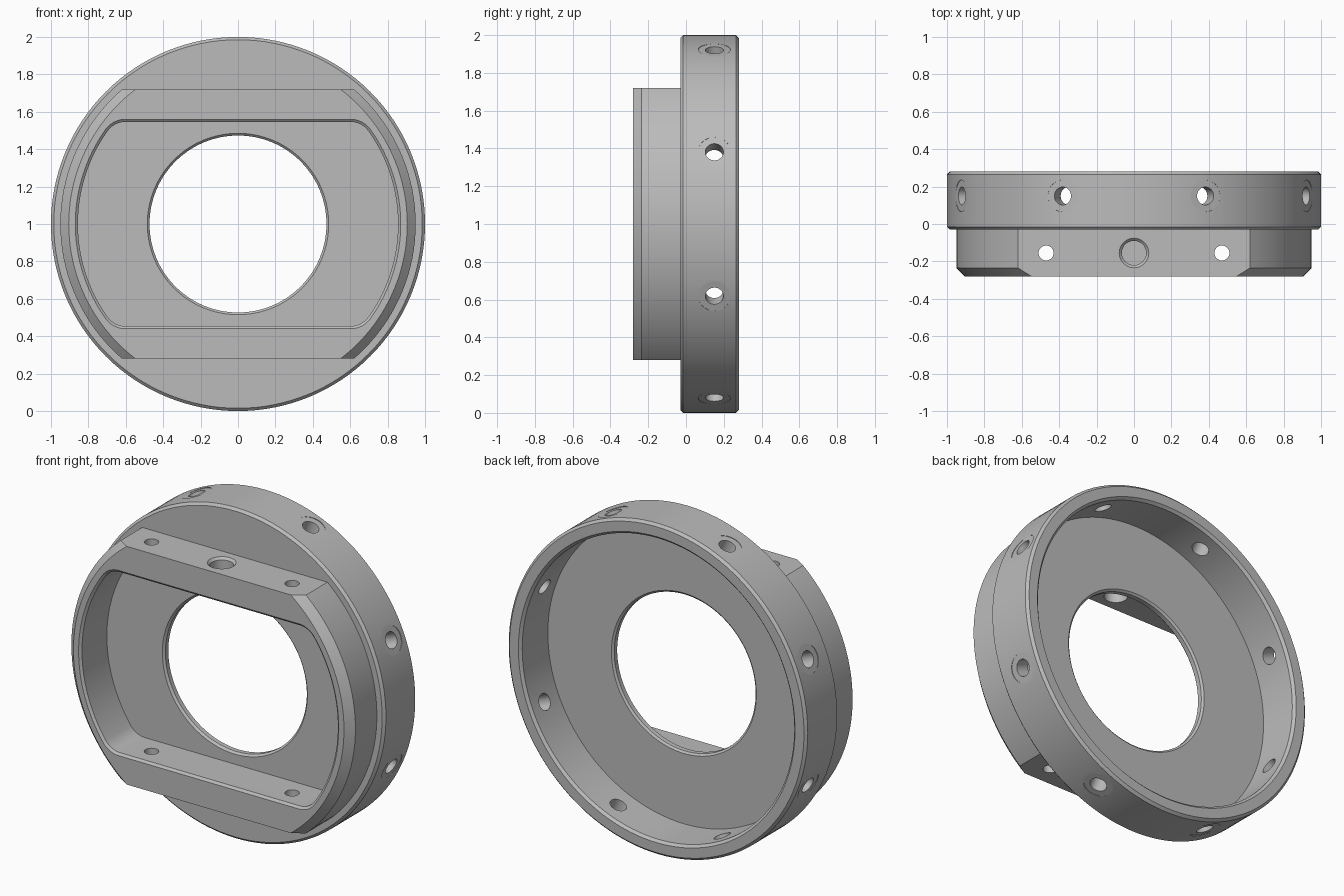
import bpy, bmesh, math
from mathutils import Matrix, Vector

if "Cube" in bpy.data.objects:
    bpy.data.objects.remove(bpy.data.objects["Cube"])

metal = bpy.data.materials.new("satin grey metal")
metal.use_nodes = True
grey = (0.5, 0.5, 0.5, 1)
metal.diffuse_color = grey
metal.node_tree.nodes["Principled BSDF"].inputs["Base Color"].default_value = grey

CENTRE = Vector((0, 0, 1))


def make_object(name, bm):
    bmesh.ops.remove_doubles(bm, verts=bm.verts, dist=1e-5)
    bmesh.ops.recalc_face_normals(bm, faces=bm.faces)
    mesh = bpy.data.meshes.new(name)
    bm.to_mesh(mesh)
    bm.free()
    obj = bpy.data.objects.new(name, mesh)
    bpy.context.collection.objects.link(obj)
    mesh.materials.append(metal)
    return obj


def lathe(bm, profile, direction, origin, steps):
    """Spin a closed (radius, height) profile about an axis."""
    turn = Vector(direction).to_track_quat('Z', 'Y').to_matrix().to_4x4()
    place = Matrix.Translation(origin) @ turn
    verts = [bm.verts.new(place @ Vector((r, 0, h))) for r, h in profile]
    edges = [bm.edges.new((v, verts[i - 1])) for i, v in enumerate(verts)]
    bmesh.ops.spin(bm, geom=verts + edges, cent=origin, axis=direction,
                   angle=math.tau, steps=steps, use_merge=True)
    bmesh.ops.remove_doubles(bm, verts=bm.verts, dist=1e-5)
    bmesh.ops.dissolve_degenerate(bm, edges=bm.edges, dist=1e-6)


def loft(bm, rings):
    """Skin closed rings of points and cap both ends."""
    loops = [[bm.verts.new(p) for p in ring] for ring in rings]
    for a, b in zip(loops, loops[1:]):
        for i in range(len(a)):
            bm.faces.new((a[i - 1], a[i], b[i], b[i - 1]))
    bm.faces.new(loops[0])
    bm.faces.new(loops[-1])


def carve(obj, bm):
    cutter = make_object("cutter", bm)
    cutter.hide_render = True
    mod = obj.modifiers.new("carve", 'BOOLEAN')
    mod.operation, mod.solver, mod.object = 'DIFFERENCE', 'EXACT', cutter
    bpy.context.view_layer.objects.active = obj
    bpy.ops.object.modifier_apply(modifier=mod.name)
    bpy.data.objects.remove(cutter)


def pocket_ring(y, inset):
    """Round outline with two flats and filleted corners."""
    radius, flat, fillet = 0.87 - inset, 0.56 - inset, 0.13 - inset
    cz = flat - fillet
    cx = math.sqrt((radius - fillet) ** 2 - cz ** 2)
    low = math.atan2(cz, cx)
    quarter = [(radius * math.cos(low * i / 16), radius * math.sin(low * i / 16))
               for i in range(16)]
    for i in range(11):
        a = low + (math.pi / 2 - low) * i / 10
        quarter.append((cx + fillet * math.cos(a), cz + fillet * math.sin(a)))
    half = quarter + [(-x, z) for x, z in reversed(quarter[1:])]
    outline = half + [(-x, -z) for x, z in half]
    return [CENTRE + Vector((x, y, z)) for x, z in outline]


# Outer ring with its thin web and centre bore
bm = bmesh.new()
lathe(bm, [(0.485, -0.03), (0.985, -0.03), (1, -0.015), (1, 0.265), (0.985, 0.28),
           (0.925, 0.28), (0.91, 0.265), (0.91, 0.02), (0.485, 0.02),
           (0.473, 0.01), (0.473, -0.018)], (0, 1, 0), CENTRE, 128)
ring = make_object("outer_ring", bm)

# Eight radial screw holes with shallow spot faces
bm = bmesh.new()
for i in range(8):
    a = math.tau * (i + 0.5) / 8
    lathe(bm, [(0, 0.8), (0.048, 0.8), (0.048, 0.996), (0.085, 0.996),
               (0.085, 1.1), (0, 1.1)],
          (math.cos(a), 0, math.sin(a)), CENTRE + Vector((0, 0.15, 0)), 32)
carve(ring, bm)

# Front collar with a chamfered rim
bm = bmesh.new()
lathe(bm, [(0, -0.28), (0.905, -0.28), (0.95, -0.235), (0.95, -0.02), (0, -0.02)],
      (0, 1, 0), CENTRE, 128)
collar = make_object("front_collar", bm)

# Flats above and below
bm = bmesh.new()
for side in (-1, 1):
    place = Matrix.Translation(CENTRE + Vector((0, 0, side * 1.22)))
    bmesh.ops.create_cube(bm, size=1, matrix=place @ Matrix.Diagonal((3, 1, 1, 1)))
carve(collar, bm)

# Pocket through the collar with a lightly chamfered mouth
bm = bmesh.new()
loft(bm, [pocket_ring(-0.4, 0), pocket_ring(-0.28, 0),
          pocket_ring(-0.268, 0.014), pocket_ring(0.1, 0.014)])
carve(collar, bm)

# Small holes through both bars, and a large one through the top bar
bm = bmesh.new()
for x in (-0.47, 0.47):
    lathe(bm, [(0, -1), (0.04, -1), (0.04, 1), (0, 1)],
          (0, 0, 1), CENTRE + Vector((x, -0.155, 0)), 32)
lathe(bm, [(0, 0.3), (0.065, 0.3), (0.065, 0.706), (0.079, 0.72), (0.079, 0.9), (0, 0.9)],
      (0, 0, 1), CENTRE + Vector((0, -0.155, 0)), 48)
carve(collar, bm)

# Smooth round walls, crisp edges
for obj in (ring, collar):
    bpy.ops.object.select_all(action='DESELECT')
    obj.select_set(True)
    bpy.context.view_layer.objects.active = obj
    bpy.ops.object.shade_smooth_by_angle(angle=math.radians(30))
